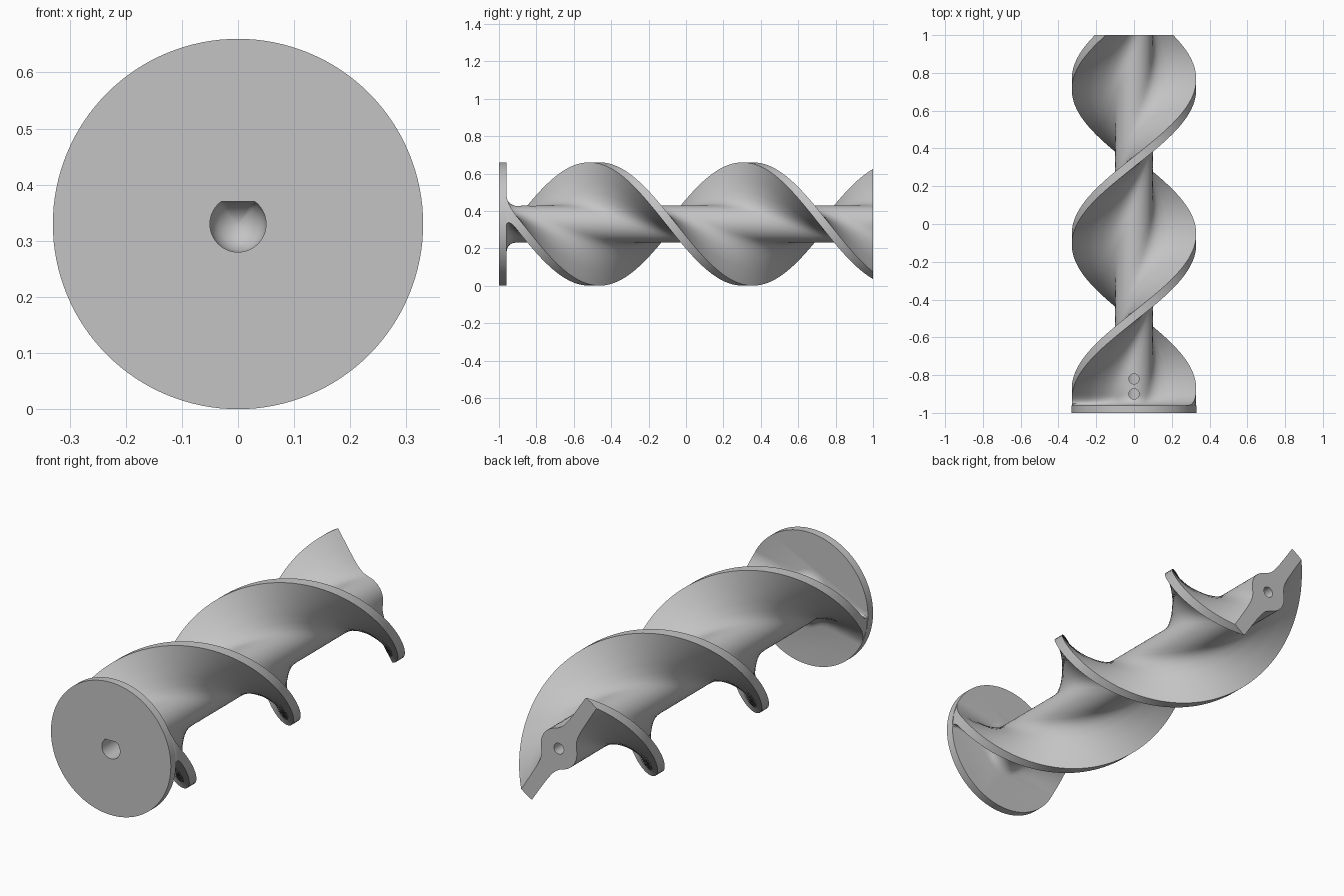
import bpy, bmesh, math

if "Cube" in bpy.data.objects:
    bpy.data.objects.remove(bpy.data.objects["Cube"])

AXIS_Z, R, RIM = 0.33, 0.33, 0.3295
HALF_PITCH = 0.82          # axial length of a half turn
Y0, Y1, DISC = -0.975, 1.0, -0.96

grey = bpy.data.materials.new("plain grey")
grey.diffuse_color = (0.55, 0.55, 0.55, 1)
grey.use_nodes = True
grey.node_tree.nodes["Principled BSDF"].inputs["Base Color"].default_value = grey.diffuse_color


def loft(name, rings):
    """Closed solid through equal-length rings of points."""
    bm = bmesh.new()
    vs = [[bm.verts.new(p) for p in ring] for ring in rings]
    n = len(vs[0])
    for a, b in zip(vs, vs[1:]):
        for i in range(n):
            j = (i + 1) % n
            bm.faces.new((a[i], a[j], b[j], b[i]))
    bm.faces.new(vs[0])
    bm.faces.new(vs[-1][::-1])
    bmesh.ops.recalc_face_normals(bm, faces=bm.faces)
    me = bpy.data.meshes.new(name)
    bm.to_mesh(me)
    bm.free()
    me.materials.append(grey)
    ob = bpy.data.objects.new(name, me)
    bpy.context.collection.objects.link(ob)
    return ob


def ring_y(y, r, n=48, flat=None):
    """Circle around the screw axis, optionally flattened on top."""
    pts = []
    for i in range(n):
        a = 2 * math.pi * i / n
        z = r * math.sin(a)
        if flat is not None:
            z = min(z, flat)
        pts.append((r * math.cos(a), y, AXIS_Z + z))
    return pts


def ring_z(x, y, z, r, n=32):
    return [(x + r * math.cos(2 * math.pi * i / n),
             y + r * math.sin(2 * math.pi * i / n), z) for i in range(n)]


# Cross-section of the two-bladed screw: (distance along blade, half width)
half = [(0, .1), (.026, .0966), (.05, .0866), (.07, .0714), (.085, .059),
        (.105, .049), (.13, .042), (.17, .038), (.24, .036), (.33, .035)]
side = [(-r, h) for r, h in half[:0:-1]] + half


def screw_ring(y):
    # small fillet where the screw meets the disc
    d, f = max(y - DISC, 0), 0.05
    extra = f - math.sqrt(f * f - (f - d) ** 2) if d < f else 0
    t = (y + 0.49) * math.pi / HALF_PITCH
    out = []
    for s in (1, -1):
        for r, h in side:
            h += extra
            r = math.copysign(min(abs(r), math.sqrt(RIM ** 2 - h * h)), r)
            out.append((s * r, s * h))
        out.append((s * RIM, 0))
    return [(r * math.sin(t) + h * math.cos(t), y,
             AXIS_Z + r * math.cos(t) - h * math.sin(t)) for r, h in out]


ys = [Y0, DISC] + [DISC + 0.05 * (k / 6) ** 1.5 for k in range(1, 7)]
ys += [ys[-1] + (Y1 - ys[-1]) * k / 130 for k in range(1, 131)]
screw = loft("twin_blade_screw", [screw_ring(y) for y in ys])

# End disc
disc = loft("end_disc", [ring_y(-1, R, 128), ring_y(DISC, R, 128)])

# Cutters: D-shaped bore with tapered end, rear hole, two top screw holes
bore = [ring_y(-1.1, .05, flat=.04), ring_y(-.72, .05, flat=.04)]
bore += [ring_y(-.72 + .05 * math.sin(a), .05 * math.cos(a), flat=.04 * math.cos(a))
         for a in (.4, .8, 1.2, 1.5)]
cutters = [loft("bore_cutter", bore),
           loft("rear_hole_cutter", [ring_y(.8, .027), ring_y(1.1, .027)])]
for y in (-.9, -.82):
    cutters.append(loft("top_hole_cutter", [ring_z(0, y, AXIS_Z, .027),
                                            ring_z(0, y, .8, .027)]))


def boolean(ob, other, op):
    m = ob.modifiers.new(op, 'BOOLEAN')
    m.operation, m.solver, m.object = op, 'EXACT', other
    bpy.context.view_layer.objects.active = ob
    bpy.ops.object.modifier_apply(modifier=m.name)
    bpy.data.objects.remove(other)


boolean(screw, disc, 'UNION')
for c in cutters:
    boolean(screw, c, 'DIFFERENCE')

bpy.ops.object.select_all(action='DESELECT')
screw.select_set(True)
bpy.context.view_layer.objects.active = screw
bpy.ops.object.shade_smooth_by_angle(angle=math.radians(35))
